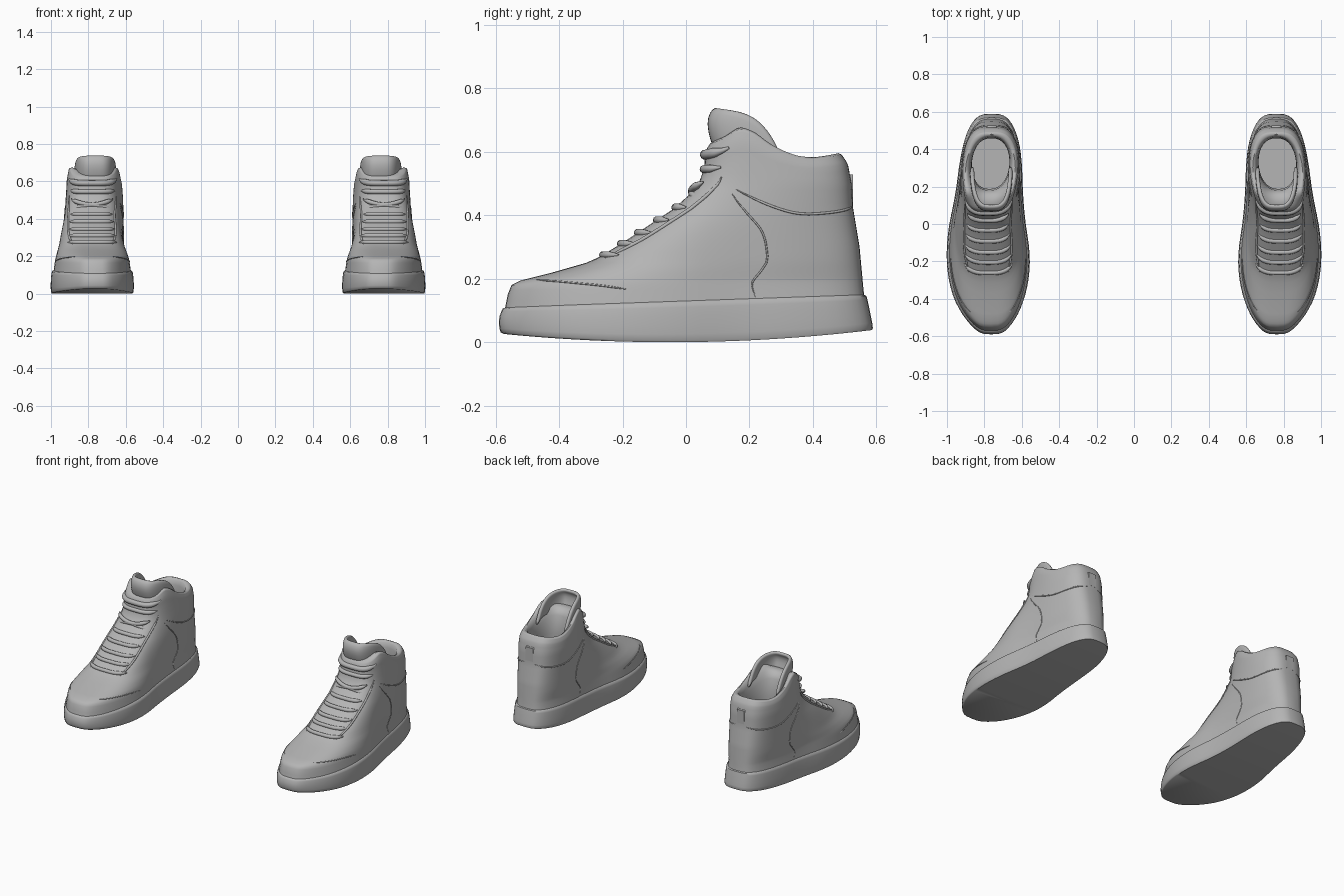
import bpy, bmesh, math

if "Cube" in bpy.data.objects:
    bpy.data.objects.remove(bpy.data.objects["Cube"])

N = 72
grey = bpy.data.materials.new("grey")
grey.diffuse_color = (0.46, 0.46, 0.46, 1)
grey.use_nodes = True
grey.node_tree.nodes["Principled BSDF"].inputs["Base Color"].default_value = grey.diffuse_color


def look(table, v):
    """Linear lookup in (key, value) pairs."""
    if v <= table[0][0]:
        return table[0][1]
    for (a, p), (b, q) in zip(table, table[1:]):
        if v <= b:
            return p + (q - p) * (v - a) / (b - a)
    return table[-1][1]


def soft(table, v, r=.05):
    """Lookup with rounded corners."""
    return sum(look(table, v + r * d / 4) * (5 - abs(d)) for d in range(-4, 5)) / 25


# Plan shape of the shoe along its length
WIDTH = [(-.59, .165), (-.55, .178), (-.5, .203), (-.4, .226), (-.3, .233), (-.2, .231), (-.1, .22),
         (0, .204), (.1, .19), (.2, .183), (.4, .187), (.5, .187), (.59, .178)]
CENTRE = [(-.59, .762), (-.4, .775), (-.2, .779), (0, .784), (.2, .772), (.4, .763), (.59, .76)]
# Side silhouette of the upper by height
FRONT = [(.1, -.572), (.15, -.562), (.18, -.55), (.195, -.52), (.22, -.42), (.25, -.315),
         (.27, -.27), (.32, -.19), (.38, -.1), (.42, -.04), (.46, .005), (.5, .04),
         (.55, .058), (.6, .06), (.62, .075)]
BACK = [(.1, .568), (.16, .56), (.3, .547), (.42, .527), (.5, .522), (.58, .51), (.62, .49)]
TAPER = [(.1, .945), (.2, .885), (.3, .865), (.4, .85), (.5, .83), (.59, .8), (.62, .76)]
RIM = [(.06, .62), (.12, .64), (.17, .675), (.22, .655), (.26, .622), (.3, .6),
       (.35, .581), (.4, .576), (.45, .583), (.5, .594)]


def outline(f, b, th, width, power=.6):
    """Point of a rounded outline; angle 0 is the toe end."""
    y = f + (b - f) * (1 - math.cos(th)) / 2
    s = math.sin(th)
    return soft(CENTRE, y) + math.copysign(abs(s) ** power, s) * width(y), y


def upper_point(z, th):
    k = look(TAPER, z)
    x, y = outline(look(FRONT, z), look(BACK, z), th, lambda v: soft(WIDTH, v) * k)
    if z > .5:  # the collar bends to the rim line
        z = .5 + (soft(RIM, y, .02) - .5) * (z - .5) / .12
    return x, y, z


def finish(ob, angle=40):
    ob.data.materials.append(grey)
    if ob.type == 'MESH':
        bpy.context.view_layer.objects.active = ob
        ob.select_set(True)
        bpy.ops.object.shade_smooth_by_angle(angle=math.radians(angle))
        ob.select_set(False)
    ob.modifiers.new("pair", 'MIRROR').use_mirror_merge = False
    return ob


def mesh_object(name, bm, angle=40):
    bmesh.ops.recalc_face_normals(bm, faces=bm.faces)
    me = bpy.data.meshes.new(name)
    bm.to_mesh(me)
    bm.free()
    ob = bpy.data.objects.new(name, me)
    bpy.context.collection.objects.link(ob)
    return finish(ob, angle)


def loft(name, rings, cap, angle=40):
    """Skin closed rings and close one end (ring index) with cross strips."""
    bm = bmesh.new()
    vs = [[bm.verts.new(p) for p in r] for r in rings]
    for a, b in zip(vs, vs[1:]):
        for i in range(N):
            j = (i + 1) % N
            bm.faces.new((a[i], a[j], b[j], b[i]))
    r = vs[cap]
    bm.faces.new((r[0], r[1], r[N - 1]))
    bm.faces.new((r[N // 2 - 1], r[N // 2], r[N // 2 + 1]))
    for i in range(1, N // 2 - 1):
        bm.faces.new((r[i], r[i + 1], r[N - i - 1], r[N - i]))
    return mesh_object(name, bm, angle)


def tube(name, points, radius):
    """Round cord that thins out towards its ends."""
    cu = bpy.data.curves.new(name, 'CURVE')
    cu.dimensions = '3D'
    cu.bevel_depth = radius
    cu.bevel_resolution = 3
    cu.use_fill_caps = True
    sp = cu.splines.new('POLY')
    n = len(points) - 1
    sp.points.add(n)
    for i, (p, co) in enumerate(zip(sp.points, points)):
        p.co = (*co, 1)
        p.radius = min(1, .25 + 4 * min(i, n - i) / n)
    ob = bpy.data.objects.new(name, cu)
    bpy.context.collection.objects.link(ob)
    return finish(ob)


angles = [2 * math.pi * i / N for i in range(N)]

# Rubber sole: rocker bottom, wall leaning in to the upper
rings = []
for f, b, k, h in [(-.574, .586, .975, 0), (-.584, .589, .993, .05), (-.588, .587, 1, .2), (-.59, .582, 1, .42),
                   (-.588, .577, .993, .65), (-.582, .572, .982, .85), (-.577, .569, .97, .96),
                   (-.566, .56, .935, 1)]:
    ring = []
    for th in angles:
        x, y = outline(f, b, th, lambda v: soft(WIDTH, v) * k)
        low = .034 * ((y + .05) / .6) ** 2
        ring.append((x, y, low + (.13 + .035 * y - low) * h))
    rings.append(ring)
loft("sole", rings, 0, 50)

# Upper with padded collar, lining and insole
levels = [.1, .13, .15, .165, .18, .188, .195, .205, .22, .235, .25, .26, .27, .285, .3, .32, .34,
          .36, .38, .4, .42, .44, .46, .48, .5, .525, .55, .575, .59, .605, .615, .62]
rings = [[upper_point(z, th) for th in angles] for z in levels]
for f, b, w, dz, flat in [(.09, .48, .133, .006, 0), (.12, .468, .12, -.002, 0), (.155, .462, .11, -.03, 0),
                          (.18, .458, .103, -.07, 0), (.188, .46, .1, 0, .48), (.185, .47, .103, 0, .4),
                          (.18, .475, .104, 0, .3)]:
    ring = []
    for th in angles:
        x, y = outline(f, b, th, lambda v: w, .85)
        ring.append((x, y, flat or soft(RIM, y, .02) + dz))
    rings.append(ring)
loft("upper", rings, -1, 60)

# Padded tongue wrapping the front of the opening
bm = bmesh.new()
rows = []
for y0, z0, fall in [(.09, .6, .1), (.075, .64, .3), (.064, .69, .6), (.074, .725, .85), (.092, .744, 1)]:
    row = []
    for i in range(29):
        a = math.radians(-96 + 192 * i / 28)
        s = 1 - math.cos(a)
        row.append(bm.verts.new((.763 + .113 * math.copysign(abs(math.sin(a)) ** .6, a),
                                 y0 + .2 * s, z0 - fall * (.035 * s + .1 * s ** 4))))
    rows.append(row)
for a, b in zip(rows, rows[1:]):
    for i in range(28):
        bm.faces.new((a[i], a[i + 1], b[i + 1], b[i]))
tongue = mesh_object("tongue", bm, 70)
sol = tongue.modifiers.new("padding", 'SOLIDIFY')
sol.thickness = .022
sol.offset = -1 if tongue.data.polygons[14].normal.y < 0 else 1
sub = tongue.modifiers.new("soft", 'SUBSURF')
sub.levels = sub.render_levels = 1


def across(z, reach, rise=0, n=24):
    """Path over the front of the upper at one height."""
    pts = []
    for i in range(n + 1):
        t = -1 + 2 * i / n
        x, y, h = upper_point(z, reach * t)
        pts.append((x, y, h + rise * t))
    return pts


# Laces
for i, z in enumerate([.275, .31, .345, .385, .425]):
    tube(f"lace_{i + 1}", across(z, .5), .012)
tube("crossed_lace_a", across(.475, .55, .03), .012)
tube("crossed_lace_b", across(.475, .55, -.03), .012)

# Ankle straps at the front of the collar
tube("lower_strap", across(.545, .7), .013)
tube("upper_strap", across(.59, .85), .016)

# Slightly raised edges: eyelet stays, toe cap, heel panel and collar band
for side, tag in ((1, "outer"), (-1, "inner")):
    def seam(name, pairs, r, n=30):
        zs = [(i / (len(pairs) - 1), p[0]) for i, p in enumerate(pairs)]
        az = [(i / (len(pairs) - 1), p[1]) for i, p in enumerate(pairs)]
        tube(f"{tag}_{name}", [upper_point(soft(zs, i / n, .15), side * soft(az, i / n, .15))
                               for i in range(n + 1)], r)
    seam("eyelet_stay", [(.26, .33), (.32, .52), (.42, .62), (.53, .78)], .006)
    seam("toe_cap_edge", [(.198, .35), (.192, .7), (.18, 1.05), (.165, 1.25)], .003)
    seam("heel_panel_edge", [(.13, 1.98), (.25, 1.9), (.36, 1.7), (.48, 1.0)], .003)
    seam("collar_band", [(.49, 1.0), (.4, 1.95), (.41, 2.5), (.43, 3.1)], .004)

# Heel pull tab
bm = bmesh.new()
bmesh.ops.create_cube(bm, size=1)
for v in bm.verts:
    v.co = (.761 + v.co.x * .075, .511 + v.co.y * .03, .485 + v.co.z * .11)
bmesh.ops.bevel(bm, geom=bm.edges[:], offset=.012, segments=3, affect='EDGES')
mesh_object("heel_tab", bm, 50)
